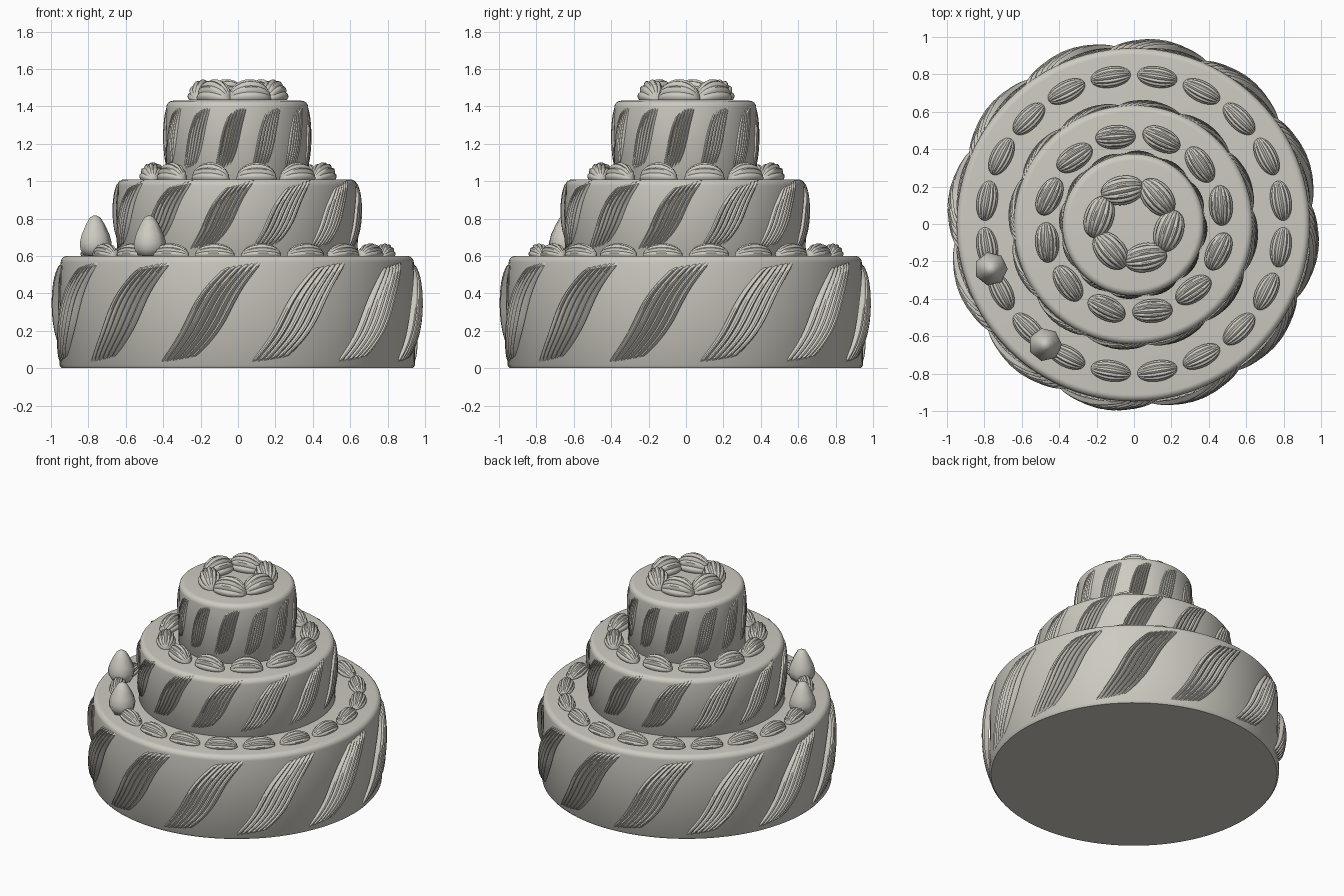
import bpy, bmesh
from math import sin, cos, pi, radians

cube = bpy.data.objects.get("Cube")
if cube:
    bpy.data.objects.remove(cube, do_unlink=True)

icing = bpy.data.materials.new("warm_grey_icing")
icing.use_nodes = True
colour = (0.61, 0.59, 0.53, 1)
icing.diffuse_color = colour
icing.node_tree.nodes["Principled BSDF"].inputs["Base Color"].default_value = colour

CX = CY = -0.004   # common axis of the tiers


def finish(name, bm, angle=40):
    """Turn a bmesh into a shaded, coloured object."""
    bmesh.ops.remove_doubles(bm, verts=bm.verts, dist=0.0002)
    bmesh.ops.recalc_face_normals(bm, faces=bm.faces)
    mesh = bpy.data.meshes.new(name)
    bm.to_mesh(mesh)
    bm.free()
    mesh.materials.append(icing)
    obj = bpy.data.objects.new(name, mesh)
    bpy.context.collection.objects.link(obj)
    bpy.ops.object.select_all(action='DESELECT')
    obj.select_set(True)
    bpy.context.view_layer.objects.active = obj
    bpy.ops.object.shade_smooth_by_angle(angle=radians(angle))
    return obj


def sheet(bm, nu, nv, point):
    """Quad grid whose corners come from point(u, v), u and v in 0..1."""
    rows = [[bm.verts.new(point(i / nu, j / nv)) for j in range(nv + 1)]
            for i in range(nu + 1)]
    for a, b in zip(rows, rows[1:]):
        for j in range(nv):
            bm.faces.new((a[j], b[j], b[j + 1], a[j + 1]))


def lathe(name, profile, sides, x, y, angle=40):
    """Spin a closed radius/height profile round a vertical axis."""
    bm = bmesh.new()
    last = len(profile) - 1

    def point(u, v):
        r, z = profile[round(v * last)]
        return (x + r * cos(2 * pi * u), y + r * sin(2 * pi * u), z)
    sheet(bm, sides, last, point)
    return finish(name, bm, angle)


def tier(name, r, z0, z1):
    """Cake layer with softly rounded rims."""
    b = 0.035
    arc = [radians(a) for a in range(0, 91, 15)]
    prof = [(0, z0), (r - 0.012, z0), (r, z0 + 0.015)]
    prof += [(r - 0.006 - b + b * cos(a), z1 - b + b * sin(a)) for a in arc]
    prof.append((0, z1))
    return lathe(name, prof, 96, CX, CY)


def ribbons(name, r, bulge, z0, z1, mid, width, twist):
    """Twelve slanted piped bands, each made of six raised ridges."""
    ridges, steps = 6, 20
    # one tooth: steep side, broad crest, then valley
    tooth = (0.0, 0.85, 1.0, 0.75)
    bm = bmesh.new()
    for k in range(12):
        start = radians(mid + 30 * k - 90)

        def point(u, v):
            i = round(u * ridges * len(tooth))
            h = tooth[i % len(tooth)]
            swell = max(0, sin(pi * v)) ** 0.5
            dome = 0.75 + 0.25 * sin(pi * u)
            rad = r - 0.012 + (0.004 + (bulge + 0.008) * dome * (0.35 + 0.65 * h)) * swell
            lean = twist * (v - 0.5 + 0.05 * sin(2 * pi * v))
            spread = width * (u - 0.5) * (0.82 + 0.18 * swell)
            a = start + radians(lean + spread)
            z = z0 + (z1 - z0) * v + 0.03 * (u - 0.5)
            return (CX + rad * cos(a), CY + rad * sin(a), z)
        sheet(bm, ridges * len(tooth), steps, point)
    return finish(name, bm, 30)


def dollops(name, count, ring, first, z, length, width, height, turn=0):
    """Ring of ribbed, shell-shaped cream dollops laid along the rim."""
    bm = bmesh.new()
    ribs = 7
    for k in range(count):
        a = radians(first) + 2 * pi * k / count
        t = a + pi / 2 + radians(turn)
        ox, oy = ring * cos(a), ring * sin(a)

        def point(u, v):
            along = -cos(pi * u) * length / 2
            fat = max(0, sin(pi * u)) ** 0.95
            rib = 0.88 + 0.12 * abs(sin(ribs * pi * v))
            p = pi * v
            side = cos(p) * fat * rib * width / 2
            up = sin(p) * fat * rib * height
            return (ox + along * cos(t) - side * sin(t),
                    oy + along * sin(t) + side * cos(t), z + up)
        sheet(bm, 14, ribs * 4, point)
        # flat underside
        bmesh.ops.remove_doubles(bm, verts=bm.verts, dist=0.0002)
        rim = [e for e in bm.edges if e.is_boundary]
        bmesh.ops.holes_fill(bm, edges=rim, sides=0)
    return finish(name, bm, 35)


# Three stacked layers
tier("bottom_tier", 0.95, 0.0, 0.6)
tier("middle_tier", 0.645, 0.58, 1.01)
tier("top_tier", 0.385, 0.99, 1.43)

# Slanted bands of piping round each layer
ribbons("bottom_ribbons", 0.95, 0.05, 0.03, 0.56, -9, 14, 23)
ribbons("middle_ribbons", 0.645, 0.026, 0.635, 0.99, -8, 15, 20)
ribbons("top_ribbons", 0.383, 0.015, 1.04, 1.4, -6, 16, 16)

# Cream dollops on each ledge
dollops("bottom_dollops", 20, 0.795, 9, 0.6, 0.215, 0.115, 0.068)
dollops("middle_dollops", 12, 0.475, 12, 1.01, 0.215, 0.13, 0.09, -8)
dollops("top_dollops", 6, 0.19, -11, 1.435, 0.23, 0.16, 0.11, -8)

# Two faceted berries on the lowest ledge
berry = [(0, 0.6), (0.065, 0.602), (0.086, 0.635), (0.09, 0.67), (0.078, 0.715),
         (0.052, 0.77), (0.03, 0.805), (0.012, 0.815), (0, 0.816)]
lathe("left_berry", berry, 7, -0.475, -0.645, 60)
lathe("right_berry", berry, 7, -0.765, -0.24, 60)
